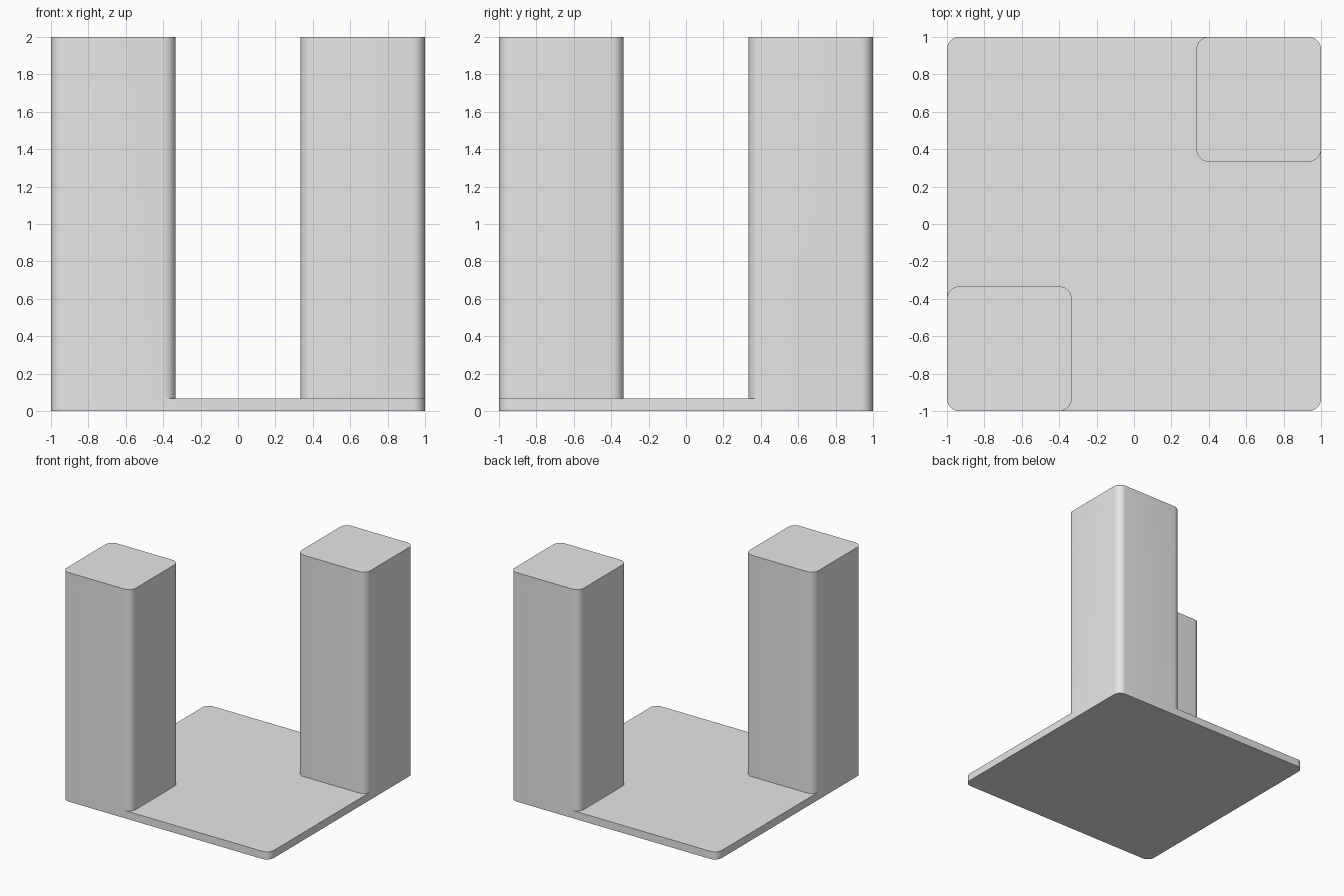
import bpy
import bmesh
from math import cos, sin, pi, radians

old = bpy.data.objects.get("Cube")
if old:
    bpy.data.objects.remove(old, do_unlink=True)

GREY = (0.8, 0.8, 0.8, 1.0)
UNIT = 2 / 3
RADIUS = UNIT / 10
BASE_HEIGHT = UNIT / 10

grey = bpy.data.materials.new("light grey")
grey.use_nodes = True
grey.diffuse_color = GREY
grey.node_tree.nodes["Principled BSDF"].inputs["Base Color"].default_value = GREY


def rounded_block(name, x, y, size, height, steps=8):
    """Square block with rounded vertical edges, standing on the ground."""
    bm = bmesh.new()
    inner = size / 2 - RADIUS
    ring = []
    for corner, (sx, sy) in enumerate([(1, 1), (-1, 1), (-1, -1), (1, -1)]):
        for i in range(steps + 1):
            a = (corner + i / steps) * pi / 2
            ring.append(bm.verts.new((x + sx * inner + RADIUS * cos(a),
                                      y + sy * inner + RADIUS * sin(a), 0)))
    face = bm.faces.new(ring)
    top = bmesh.ops.extrude_face_region(bm, geom=[face])
    verts = [v for v in top["geom"] if isinstance(v, bmesh.types.BMVert)]
    bmesh.ops.translate(bm, verts=verts, vec=(0, 0, height))
    bmesh.ops.recalc_face_normals(bm, faces=bm.faces)
    mesh = bpy.data.meshes.new(name)
    bm.to_mesh(mesh)
    bm.free()
    mesh.materials.append(grey)
    obj = bpy.data.objects.new(name, mesh)
    bpy.context.collection.objects.link(obj)
    return obj


# Thin base plate with two towers on opposite corners
base = rounded_block("base_with_towers", 0, 0, 2, BASE_HEIGHT)
towers = [rounded_block("front_right_tower", -UNIT, -UNIT, UNIT, 2),
          rounded_block("back_left_tower", UNIT, UNIT, UNIT, 2)]

# Fuse the towers into the plate so the outer walls run unbroken
bpy.context.view_layer.objects.active = base
for tower in towers:
    mod = base.modifiers.new("join " + tower.name, 'BOOLEAN')
    mod.operation = 'UNION'
    mod.solver = 'EXACT'
    mod.object = tower
    bpy.ops.object.modifier_apply(modifier=mod.name)
    bpy.data.objects.remove(tower, do_unlink=True)

# Smooth rounded edges, sharp caps
bpy.ops.object.select_all(action='DESELECT')
base.select_set(True)
bpy.ops.object.shade_smooth_by_angle(angle=radians(30))
